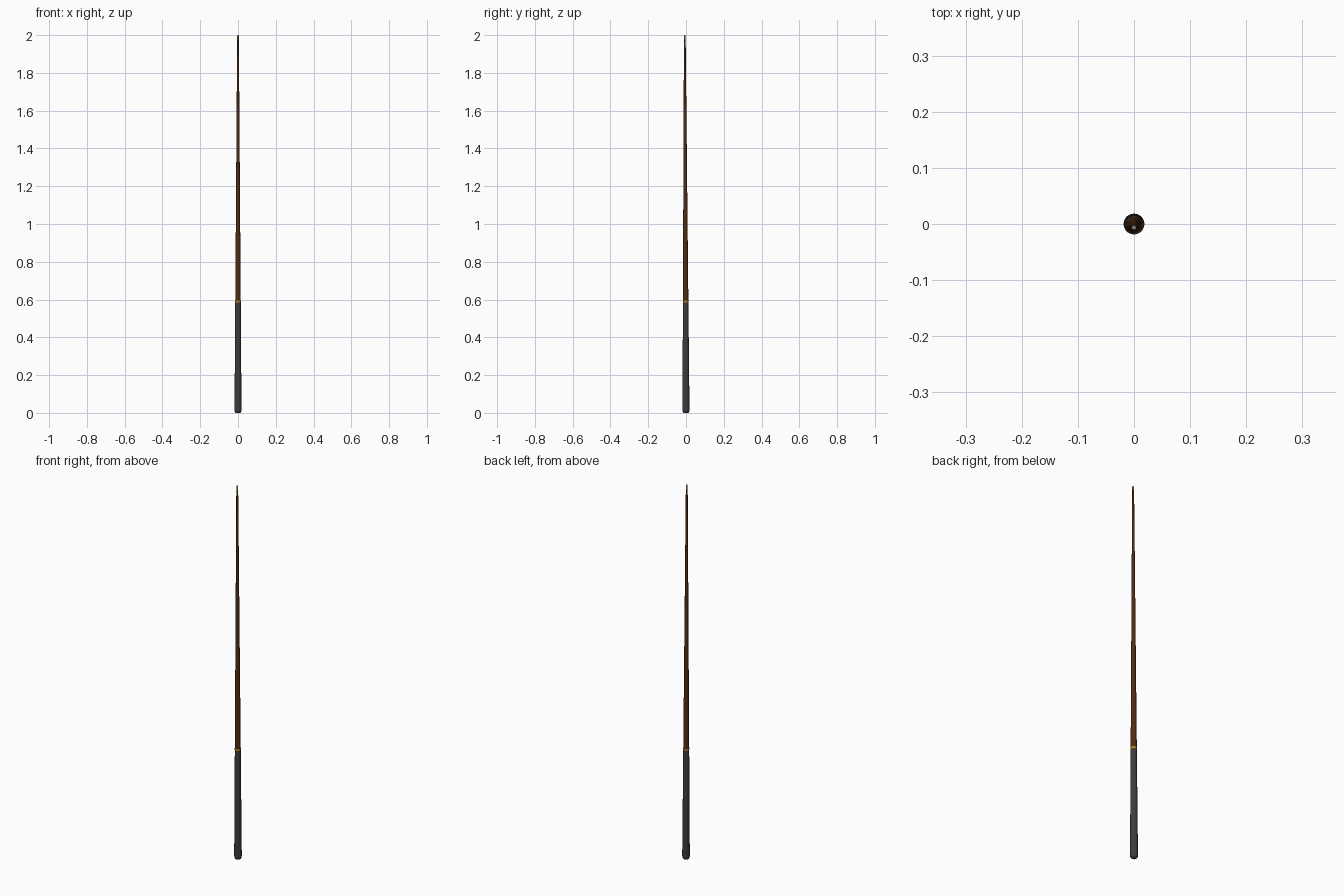
import bpy, bmesh, math

if "Cube" in bpy.data.objects:
    bpy.data.objects.remove(bpy.data.objects["Cube"])

SIDES = 24
R0, R1, LEAN = 0.0187, 0.0045, -0.0065   # butt radius, tip radius, lean of the axis in y


def mat(name, rgb):
    m = bpy.data.materials.new(name)
    m.diffuse_color = (*rgb, 1)
    m.use_nodes = True
    m.node_tree.nodes["Principled BSDF"].inputs["Base Color"].default_value = m.diffuse_color
    return m


def taper(z):
    return R0 + (R1 - R0) * z / 2


def turned(name, profile, material):
    """Closed lathe part from (radius, height) pairs around the leaning axis."""
    bm = bmesh.new()
    rings = []
    for r, z in profile:
        rings.append([bm.verts.new((r * math.cos(a), r * math.sin(a) + LEAN * z / 2, z))
                      for a in (2 * math.pi * i / SIDES for i in range(SIDES))])
    for lo, hi in zip(rings, rings[1:]):
        for i in range(SIDES):
            j = (i + 1) % SIDES
            bm.faces.new((lo[i], lo[j], hi[j], hi[i]))
    bm.faces.new(rings[0][::-1])
    bm.faces.new(rings[-1])
    me = bpy.data.meshes.new(name)
    bm.to_mesh(me)
    bm.free()
    me.materials.append(material)
    ob = bpy.data.objects.new(name, me)
    bpy.context.collection.objects.link(ob)
    bpy.context.view_layer.objects.active = ob
    ob.select_set(True)
    bpy.ops.object.shade_smooth_by_angle(angle=math.radians(40))
    ob.select_set(False)


grey = mat("dark grey grip", (0.05, 0.047, 0.045))
brown = mat("brown wood", (0.085, 0.026, 0.006))
gold = mat("gold", (0.45, 0.22, 0.01))
pale = mat("pale grey tip", (0.3, 0.27, 0.25))


def section(name, z0, z1, material, extra=0.0):
    turned(name, [(taper(z0) + extra, z0), (taper(z1) + extra, z1)], material)


# grip with rounded butt end
turned("grip", [(0.011, 0), (0.0155, 0.003), (0.018, 0.009), (taper(0.018), 0.018),
                (taper(0.584), 0.584)], grey)
# gold ring, wooden shaft, ferrule and tip
section("ring", 0.584, 0.594, gold, 0.0003)
section("shaft", 0.594, 1.978, brown)
section("ferrule", 1.978, 1.993, gold)
turned("tip", [(taper(1.993), 1.993), (0.0043, 1.998), (0.0035, 2.0)], pale)
